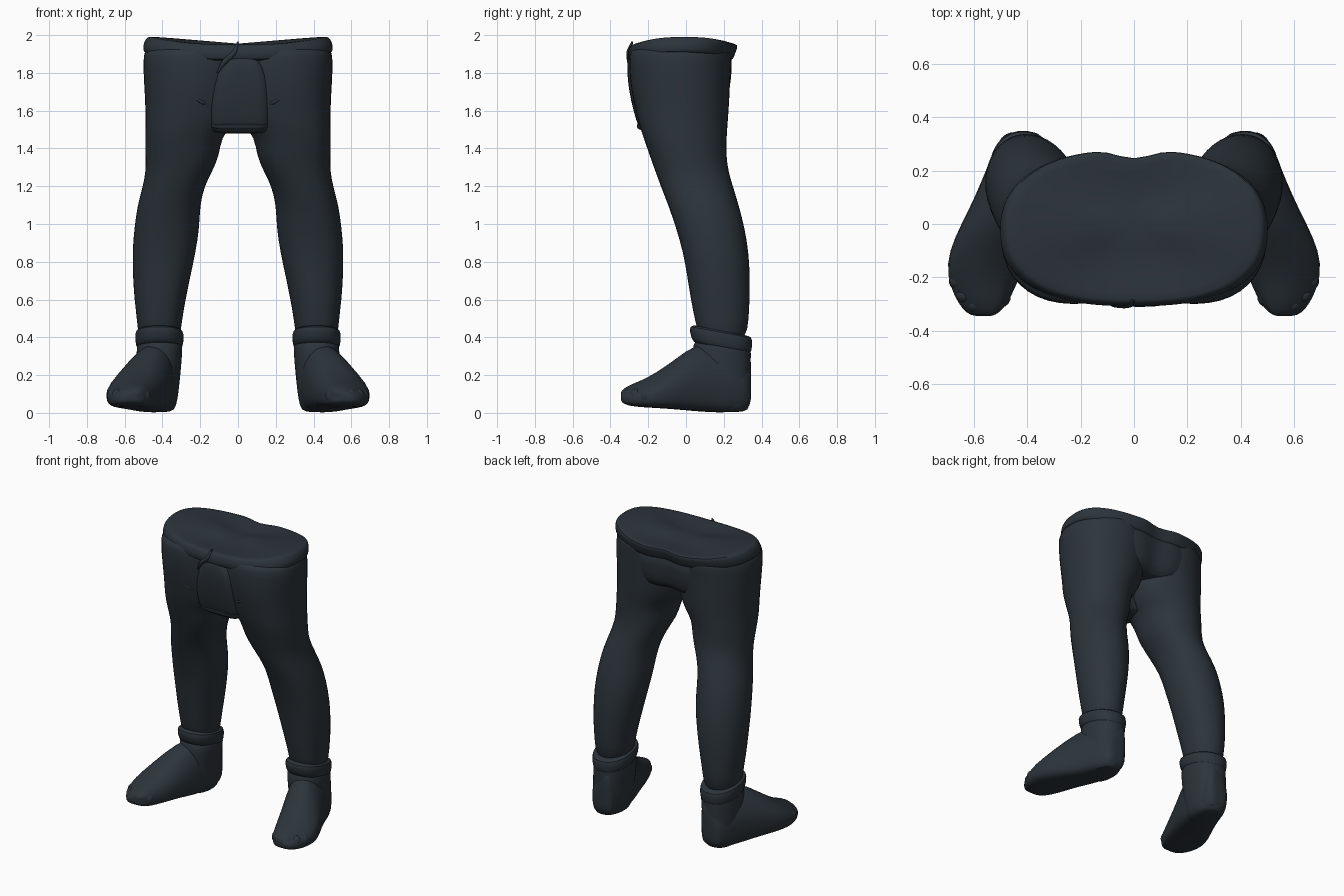
import bpy, bmesh, math
from mathutils import Vector

cube = bpy.data.objects.get("Cube")
if cube:
    bpy.data.objects.remove(cube)

slate = bpy.data.materials.new("dark slate cloth")
slate.use_nodes = True
COLOUR = (0.025, 0.034, 0.043, 1)
slate.diffuse_color = COLOUR
bsdf = next(n for n in slate.node_tree.nodes if n.type == 'BSDF_PRINCIPLED')
bsdf.inputs["Base Color"].default_value = COLOUR
bsdf.inputs["Roughness"].default_value = 0.8


def finish(name, bm, mirror=False, subdiv=1, angle=50):
    """Turn a bmesh into a shaded, optionally mirrored object."""
    bmesh.ops.recalc_face_normals(bm, faces=bm.faces)
    mesh = bpy.data.meshes.new(name)
    bm.to_mesh(mesh)
    bm.free()
    mesh.materials.append(slate)
    ob = bpy.data.objects.new(name, mesh)
    bpy.context.collection.objects.link(ob)
    if mirror:
        mod = ob.modifiers.new("mirror", 'MIRROR')
        mod.use_mirror_merge = False
    if subdiv:
        ob.modifiers.new("smooth", 'SUBSURF').levels = subdiv
    bpy.ops.object.select_all(action='DESELECT')
    ob.select_set(True)
    bpy.context.view_layer.objects.active = ob
    bpy.ops.object.shade_smooth_by_angle(angle=math.radians(angle))


def skin(rings):
    """Bridge closed rings of points and cap both ends with fans."""
    bm = bmesh.new()
    loops = [[bm.verts.new(p) for p in ring] for ring in rings]
    n = len(loops[0])
    for a, b in zip(loops, loops[1:]):
        for i in range(n):
            j = (i + 1) % n
            bm.faces.new((a[i], a[j], b[j], b[i]))
    for loop in (loops[0], loops[-1]):
        mid = bm.verts.new(sum((v.co for v in loop), Vector()) / n)
        for i in range(n):
            bm.faces.new((loop[i], loop[(i + 1) % n], mid))
    return bm


def oval(low, high, count):
    """Unit superellipse as (u, v, angle), with a power for each half of v."""
    for i in range(count):
        t = 2 * math.pi * i / count
        c, s = math.cos(t), math.sin(t)
        power = high if s > 0 else low
        yield (math.copysign(abs(c) ** (2 / power), c),
               math.copysign(abs(s) ** (2 / power), s), t)


def loft(stations, front=2.3, back=2.0, count=20, tilt=0, wave=0, wrinkle=0,
         notch=0):
    """Stations are (z, x min, x max, y min, y max)."""
    rings = []
    for z, x0, x1, y0, y1 in stations:
        ring = []
        for u, v, t in oval(front, back, count):
            k = 1 + wrinkle * math.sin(3 * t + 11 * z)
            x = (x0 + x1) / 2 + u * k * (x1 - x0) / 2
            y = (y0 + y1) / 2 + v * k * (y1 - y0) / 2
            if v > 0:
                y -= notch * math.exp(-((x + .01) / .045) ** 2)
            ring.append(Vector((x, y, z - tilt * v + wave * math.cos(2 * t))))
        rings.append(ring)
    return skin(rings)


# Trouser legs, overlapping at the hips
finish("trouser_leg", loft([
    (0.38, .305, .53, .07, .32), (0.50, .295, .537, .045, .335),
    (0.60, .275, .55, .025, .34), (0.72, .25, .557, .005, .341),
    (0.85, .222, .562, -.018, .333), (0.98, .203, .552, -.055, .313),
    (1.10, .200, .535, -.095, .283), (1.20, .175, .505, -.135, .252),
    (1.28, .132, .489, -.165, .227), (1.36, .096, .492, -.195, .215),
    (1.46, .086, .494, -.23, .217), (1.52, .03, .494, -.25, .222),
    (1.60, -.01, .495, -.268, .23), (1.70, -.03, .498, -.29, .237),
    (1.80, -.04, .503, -.303, .24), (1.90, -.05, .503, -.305, .245),
    (1.94, -.05, .49, -.295, .245)], wrinkle=.008), mirror=True)

# Seat yoke filling the hips above the thighs
finish("seat_yoke", loft([
    (1.64, -.38, .38, -.20, .20), (1.69, -.43, .43, -.23, .238),
    (1.82, -.485, .485, -.27, .25), (1.93, -.495, .495, -.285, .258)],
    front=2.5, back=2.4, count=40, notch=.04))

# Front gusset with a rounded bib shape
finish("front_gusset", loft([
    (1.48, -.11, .135, -.215, -.04), (1.49, -.14, .16, -.24, -.03),
    (1.54, -.155, .175, -.262, -.02), (1.65, -.155, .175, -.292, .0),
    (1.75, -.135, .17, -.308, .0), (1.83, -.105, .15, -.313, .0),
    (1.89, -.06, .10, -.306, .0), (1.91, -.02, .04, -.28, .0)],
    front=4.5, back=3, count=28))

# Gusset hem fold
finish("gusset_hem", loft([
    (1.505, -.12, .14, -.24, -.06), (1.515, -.148, .167, -.258, -.04),
    (1.535, -.15, .169, -.264, -.04), (1.545, -.13, .15, -.25, -.06)],
    front=4, back=3, count=24, tilt=-.01))

# Waistband, higher at the hips, with a notch at the back
finish("waistband", loft([
    (1.88, -.485, .485, -.285, .238), (1.89, -.501, .501, -.306, .258),
    (1.92, -.505, .505, -.311, .268), (1.95, -.495, .495, -.305, .28),
    (1.968, -.482, .482, -.294, .28), (1.973, -.465, .465, -.28, .264),
    (1.955, -.25, .25, -.14, .13)],
    front=2.5, back=2.4, count=40, wave=.021, notch=.05))


def fold(name, points, radius, mirror=False):
    """Soft cloth fold along a path."""
    curve = bpy.data.curves.new(name, 'CURVE')
    curve.dimensions = '3D'
    curve.bevel_depth = radius
    curve.bevel_resolution = 2
    curve.use_fill_caps = True
    spline = curve.splines.new('BEZIER')
    spline.bezier_points.add(len(points) - 1)
    for i, (bp, p) in enumerate(zip(spline.bezier_points, points)):
        bp.co = p
        bp.radius = .3 if i in (0, len(points) - 1) else 1
        bp.handle_left_type = bp.handle_right_type = 'AUTO'
    ob = bpy.data.objects.new(name, curve)
    bpy.context.collection.objects.link(ob)
    ob.data.materials.append(slate)
    if mirror:
        ob.modifiers.new("mirror", 'MIRROR')


# Waistband overlap at the front and hip creases
fold("front_overlap", [(.0, -.285, 1.965), (-.02, -.3, 1.91),
                       (-.07, -.298, 1.86), (-.11, -.288, 1.80)], .015)
fold("hip_crease", [(.15, -.25, 1.63), (.19, -.268, 1.645), (.25, -.272, 1.68)],
     .01, mirror=True)

# Ankle shaft of the boot
finish("boot_shaft", loft([
    (0.005, .35, .51, .08, .32), (0.03, .325, .53, .055, .338),
    (0.12, .312, .538, .045, .345), (0.22, .302, .54, .04, .345),
    (0.32, .293, .538, .035, .345), (0.40, .292, .538, .035, .346)],
    back=2.2), mirror=True)

# Turned cuff, higher at the front
finish("boot_cuff", loft([
    (0.335, .305, .53, .05, .338), (0.355, .289, .542, .03, .349),
    (0.40, .285, .547, .018, .353), (0.43, .288, .545, .018, .35),
    (0.438, .31, .525, .05, .33)], back=2.2, tilt=.03), mirror=True)

# Foot: upright sections as (y, centre x, half width, bottom, top)
sections = [(.345, .42, .045, .06, .28), (.33, .42, .078, .02, .34),
            (.27, .428, .102, .004, .37), (.17, .443, .125, .0, .38),
            (.05, .48, .142, .008, .365), (-.05, .525, .15, .018, .29),
            (-.15, .557, .15, .025, .217), (-.24, .567, .122, .03, .17),
            (-.30, .566, .092, .037, .148), (-.335, .568, .06, .05, .125),
            (-.345, .57, .03, .065, .11)]
rings = []
for y, cx, hw, z0, z1 in sections:
    ring = []
    for u, v, t in oval(4, 2.6, 24):
        # Narrow the upper half so the instep slopes down to the sole
        w = hw * (1 - .35 * max(v, 0))
        ring.append(Vector((cx + u * w - .03 * max(v, 0), y,
                            (z0 + z1) / 2 + v * (z1 - z0) / 2)))
    rings.append(ring)
finish("foot", skin(rings), mirror=True)

# Toes, barely raised along the front edge
bm = bmesh.new()
for x, y, r in ((.50, -.275, .038), (.55, -.30, .036), (.595, -.30, .034),
                (.635, -.265, .034), (.662, -.215, .032)):
    made = bmesh.ops.create_uvsphere(bm, u_segments=14, v_segments=8, radius=r)
    for v in made["verts"]:
        v.co = Vector((v.co.x + x, v.co.y + y, v.co.z * 1.15 + .09))
finish("toes", bm, mirror=True, subdiv=0)
